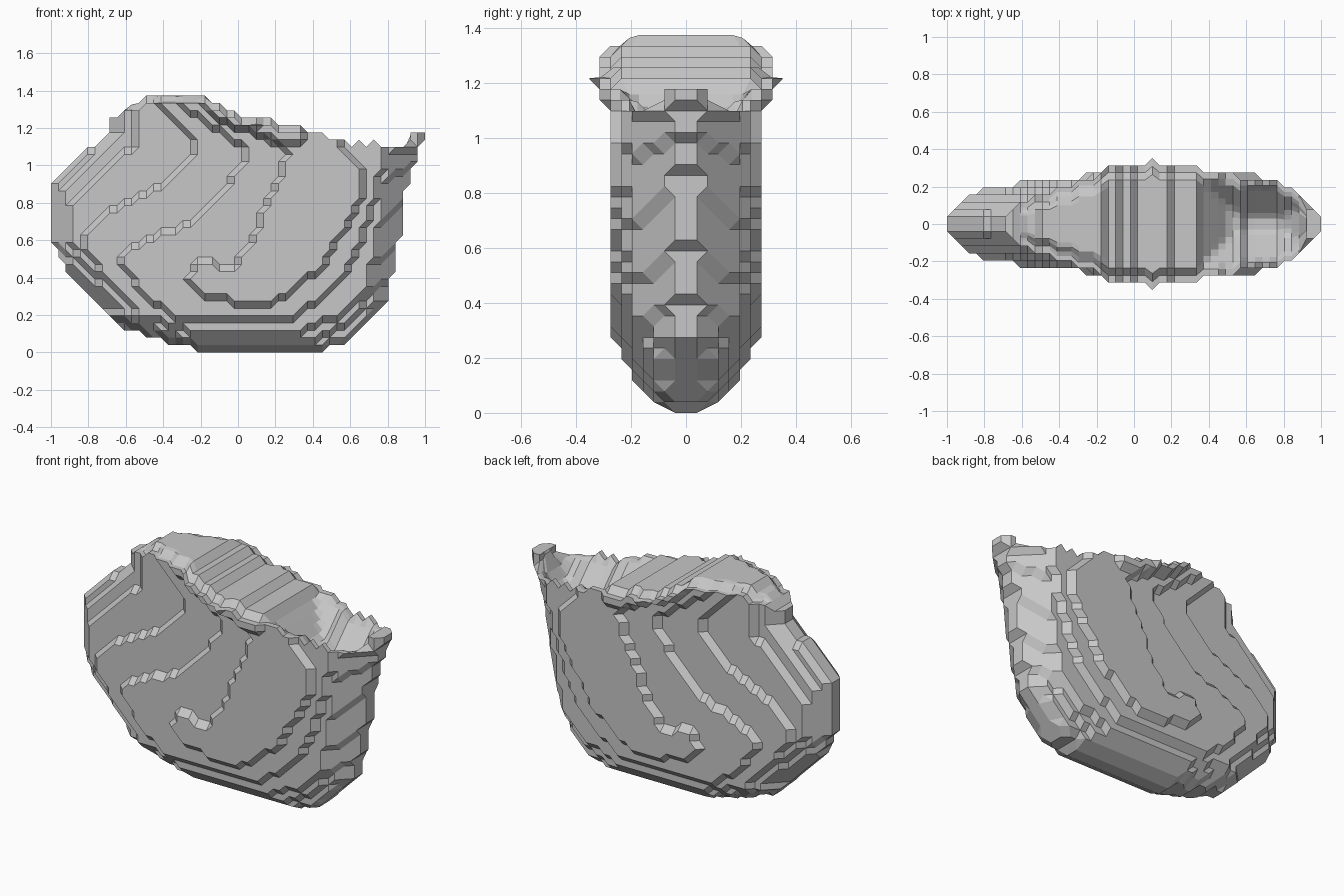
import bpy
import bmesh
from mathutils import Vector
from mathutils.geometry import intersect_point_line

if "Cube" in bpy.data.objects:
    bpy.data.objects.remove(bpy.data.objects["Cube"])

COLUMNS, ROWS = 51, 36
CELL = 2 / COLUMNS
SKY = 1.8        # outlines stay open upward, the rim line cuts them
TOP_STEPS = 16

# Side outline, as (x, z)
outline = [(-1.01, .6), (-1.01, .9), (-.84, 1.07), (-.7, 1.18), (-.69, SKY),
           (1.02, SKY), (1.01, 1.12), (.965, 1.03), (.925, .9), (.885, .64),
           (.845, .42), (.805, .27), (.6, .04), (.43, -.01), (-.21, -.01),
           (-.4, .04), (-.62, .12), (-.75, .22), (-.95, .45)]

# Rim line along the top
rim_line = [(-1.1, 1.25), (-.7, 1.25), (-.55, 1.31), (-.43, 1.34), (-.17, 1.34),
            (-.01, 1.25), (.02, 1.22), (.18, 1.22), (.2, 1.18), (.38, 1.18),
            (.45, 1.17), (.57, 1.15), (.61, 1.1), (.87, 1.1), (.93, 1.18),
            (1.1, 1.18)]

# Terraces on the flanks, keyed by their half thickness in cells
terraces = {
    4: [(-.53, SKY), (-.53, 1.13), (-.75, .93), (-.9, .78), (-.92, .6),
        (-.6, .18), (-.3, .06), (.4, .06), (.65, .2), (.8, .5), (.87, .85),
        (.93, 1.2), (.93, SKY)],
    5: [(-.45, SKY), (-.45, 1.34), (-.25, 1.14), (-.25, 1.05), (-.4, .88),
        (-.55, .83), (-.8, .68), (-.82, .55), (-.55, .2), (-.2, .1), (.3, .1),
        (.6, .22), (.74, .42), (.83, .85), (.9, 1.2), (.9, SKY)],
    6: [(-.33, SKY), (-.33, 1.34), (.05, 1.08), (.02, 1), (-.1, .83),
        (-.25, .68), (-.5, .61), (-.65, .48), (-.5, .32), (-.35, .18),
        (.28, .18), (.55, .37), (.7, .7), (.82, 1.2), (.82, SKY)],
    7: [(-.22, SKY), (-.2, 1.31), (.26, 1.08), (.25, 1), (.15, .8), (.08, .62),
        (-.03, .45), (-.2, .49), (-.28, .4), (-.2, .3), (0, .27), (.2, .27),
        (.45, .45), (.65, .8), (.68, .95), (.55, 1.1), (.55, SKY)],
    8: [(-.18, SKY), (-.17, 1.27), (.02, 1.19), (.2, 1.14), (.36, 1.1), (.36, SKY)],
}


def edges_of(polygon):
    return zip(polygon, polygon[1:] + polygon[:1])


def inside(polygon, x, z):
    result = False
    for (ax, az), (bx, bz) in edges_of(polygon):
        if (az > z) != (bz > z) and x < ax + (z - az) * (bx - ax) / (bz - az):
            result = not result
    return result


def edge_distance(polygon, x, z):
    point, best = Vector((x, z, 0)), SKY
    for a, b in edges_of(polygon):
        start, end = Vector((*a, 0)), Vector((*b, 0))
        _, factor = intersect_point_line(point, start, end)
        nearest = start.lerp(end, min(max(factor, 0), 1))
        best = min(best, (point - nearest).length)
    return best


def rim_height(x):
    for (ax, az), (bx, bz) in zip(rim_line, rim_line[1:]):
        if ax <= x <= bx:
            return az + (bz - az) * (x - ax) / (bx - ax)


def position(i, j):
    return i * CELL - 1, j * CELL


def half_thickness(x, z):
    slope = 2 if z < .2 else 1.2
    rounded = round(.6 + slope * edge_distance(outline, x, z) / CELL)
    level = max([3] + [n for n, shape in terraces.items() if inside(shape, x, z)])
    tip_limit = 2 if x > .88 and z > 1.1 else level
    return max(1, min(level, rounded, tip_limit))


def top_surface(x, z, t, half):
    """Height across the top: a raised crown, then a hollow near the tip."""
    side = (1 - abs(t)) * half - 1
    depth = min(side, (x - .35) / CELL, (.93 - x) / CELL, 4)
    if depth > 0:
        return rim_height(x) - depth * CELL
    crown = min(side, (x + .6) / CELL, (.38 - x) / CELL, 1)
    return z + max(crown, 0) * CELL


# Lattice nodes that lie within the body, each with its half thickness
thickness = {}
for i in range(COLUMNS + 1):
    for j in range(ROWS):
        x, z = position(i, j)
        tooth = CELL if i in (42, 44) else 0
        if z <= rim_height(x) + tooth + .01 and inside(outline, x, z):
            thickness[i, j] = half_thickness(x, z)
thickness[28, 31] = 9     # pointed nub on each side of the rim

bm = bmesh.new()


def vertex(node, side):
    x, z = position(*node)
    return bm.verts.new((x, side * thickness[node] * CELL, z))


front = {node: vertex(node, -1) for node in thickness}
back = {node: vertex(node, 1) for node in thickness}


def split_cell(corners):
    """Split a bent cell along its level diagonal, so steps turn at 45 degrees."""
    levels = [thickness[node] for node in corners]
    if len(corners) == 3 or levels[0] + levels[2] == levels[1] + levels[3]:
        return [corners]
    a, b, c, d = corners
    if abs(levels[0] - levels[2]) <= abs(levels[1] - levels[3]):
        return [[a, b, c], [a, c, d]]
    return [[a, b, d], [b, c, d]]


# Stepped flanks, with triangles at the corners of the outline
for i in range(COLUMNS):
    for j in range(ROWS):
        corners = [(i, j), (i + 1, j), (i + 1, j + 1), (i, j + 1)]
        corners = [node for node in corners if node in thickness]
        if len(corners) > 2:
            for piece in split_cell(corners):
                bm.faces.new([front[node] for node in piece])
                bm.faces.new([back[node] for node in reversed(piece)])

# Strip joining the flanks, shaped across the top
node_of = {vert: node for node, vert in front.items()}
rim = [edge for edge in bm.edges if edge.is_boundary and edge.verts[0] in node_of]
rim = [[node_of[vert] for vert in edge.verts] for edge in rim]
top_rows = {}


def top_row(node):
    if node not in top_rows:
        x, z = position(*node)
        half = thickness[node]
        row = [front[node]]
        for step in range(1, TOP_STEPS):
            t = 2 * step / TOP_STEPS - 1
            row.append(bm.verts.new((x, t * half * CELL, top_surface(x, z, t, half))))
        top_rows[node] = row + [back[node]]
    return top_rows[node]


for a, b in rim:
    (ax, az), (bx, bz) = position(*a), position(*b)
    if min(ax, bx) > -.62 and max(ax, bx) < .95 and min(az, bz) > 1.06:
        row_a, row_b = top_row(a), top_row(b)
    else:
        row_a, row_b = [front[a], back[a]], [front[b], back[b]]
    for k in range(len(row_a) - 1):
        bm.faces.new([row_a[k], row_b[k], row_b[k + 1], row_a[k + 1]])

bmesh.ops.delete(bm, geom=[v for v in bm.verts if not v.link_faces], context="VERTS")
bmesh.ops.recalc_face_normals(bm, faces=bm.faces)

mesh = bpy.data.meshes.new("stepped_body")
bm.to_mesh(mesh)
bm.free()
body = bpy.data.objects.new("stepped_body", mesh)
bpy.context.collection.objects.link(body)

# Plain grey
GREY = (.57, .57, .57, 1)
grey = bpy.data.materials.new("stone_grey")
grey.use_nodes = True
grey.diffuse_color = GREY
grey.node_tree.nodes["Principled BSDF"].inputs["Base Color"].default_value = GREY
mesh.materials.append(grey)
